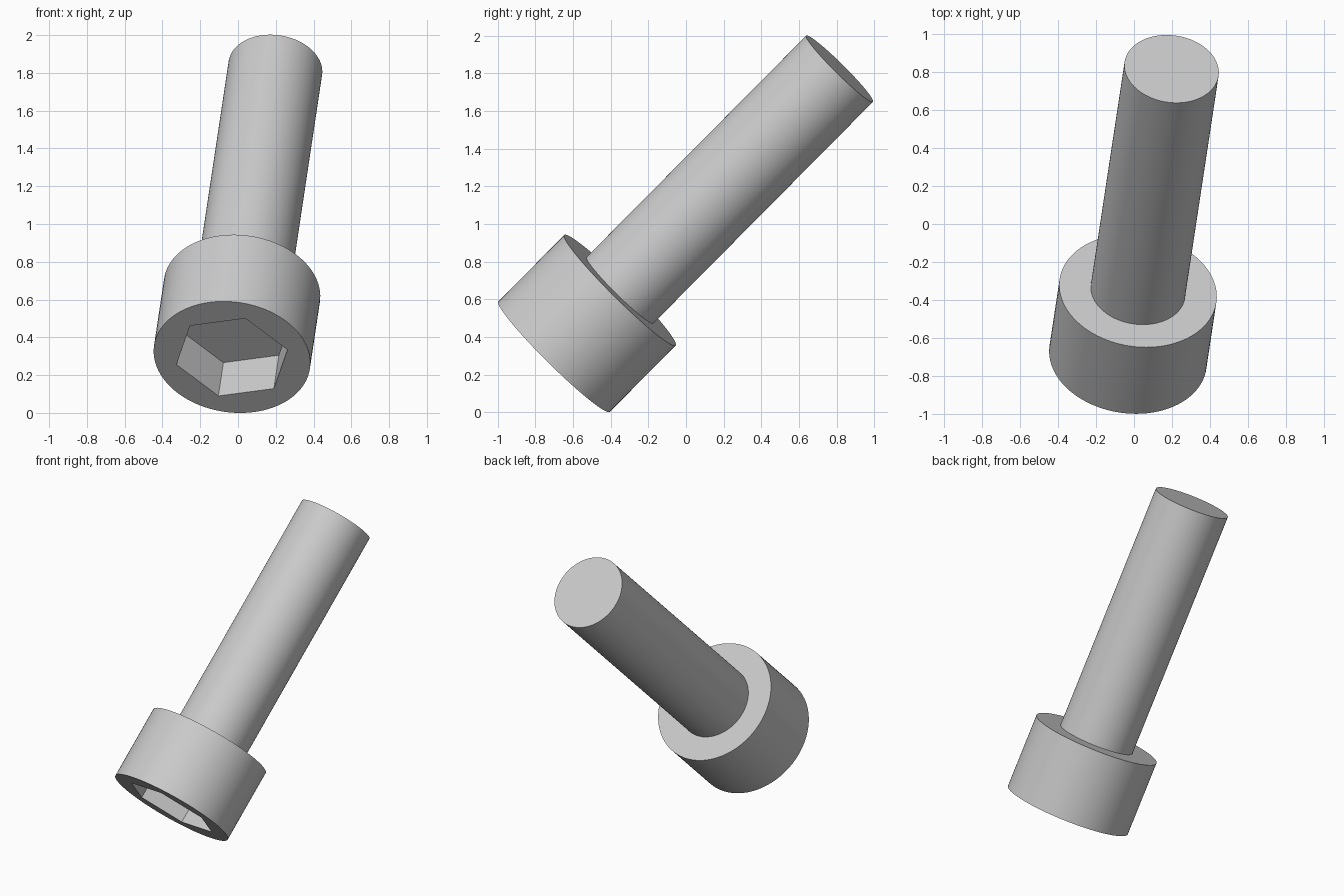
import bpy
import bmesh
from math import cos, sin, tau, radians
from mathutils import Vector, Matrix

cube = bpy.data.objects.get("Cube")
if cube:
    bpy.data.objects.remove(cube, do_unlink=True)

HEAD_R, HEAD_H = 0.417, 0.5
SHAFT_R, TOTAL_L = 0.25, 2.167
SOCKET_R, SOCKET_D = 0.308, 0.25
SEGMENTS = 96

# Tilted frame: local z runs from the head to the shaft tip,
# local x points at a corner of the hex socket
axis = Vector((0.106, 0.70, 0.706)).normalized()
side = axis.cross(Vector((0.954, -0.270, 0.129))).normalized()
corner = side.cross(axis)
frame = Matrix((corner, side, axis)).transposed().to_4x4()
frame.translation = (-0.032, -0.701, 0.295)

steel = bpy.data.materials.new("grey steel")
steel.use_nodes = True
grey = (0.6, 0.6, 0.6, 1.0)
steel.diffuse_color = grey
steel.node_tree.nodes["Principled BSDF"].inputs["Base Color"].default_value = grey


def ring(bm, radius, z, count=SEGMENTS):
    """Closed loop of vertices around the axis."""
    verts = [bm.verts.new((radius * cos(tau * i / count),
                           radius * sin(tau * i / count), z)) for i in range(count)]
    edges = [bm.edges.new((verts[i - 1], verts[i])) for i in range(count)]
    return verts, edges


def loft(bm, a, b):
    """Quads between two loops of equal count."""
    for i in range(len(a[0])):
        bm.faces.new((a[0][i - 1], a[0][i], b[0][i], b[0][i - 1]))


def finish(bm, name):
    bmesh.ops.recalc_face_normals(bm, faces=bm.faces[:])
    bm.transform(frame)
    mesh = bpy.data.meshes.new(name)
    bm.to_mesh(mesh)
    bm.free()
    mesh.materials.append(steel)
    mesh.shade_smooth()
    mesh.set_sharp_from_angle(angle=radians(30))
    obj = bpy.data.objects.new(name, mesh)
    bpy.context.collection.objects.link(obj)
    return obj


# Cylindrical head with a hex socket and a flat bearing ring under it
bm = bmesh.new()
socket_floor = ring(bm, SOCKET_R, SOCKET_D, 6)
socket_rim = ring(bm, SOCKET_R, 0, 6)
head_rim = ring(bm, HEAD_R, 0)
head_base = ring(bm, HEAD_R, HEAD_H)
neck = ring(bm, SHAFT_R, HEAD_H)
bm.faces.new(socket_floor[0])
loft(bm, socket_floor, socket_rim)
bmesh.ops.triangle_fill(bm, use_beauty=True, edges=socket_rim[1] + head_rim[1])
loft(bm, head_rim, head_base)
loft(bm, head_base, neck)
finish(bm, "socket_head")

# Plain shaft, open where it meets the head
bm = bmesh.new()
shaft_root = ring(bm, SHAFT_R, HEAD_H)
shaft_tip = ring(bm, SHAFT_R, TOTAL_L)
loft(bm, shaft_root, shaft_tip)
bm.faces.new(shaft_tip[0])
finish(bm, "shaft")
